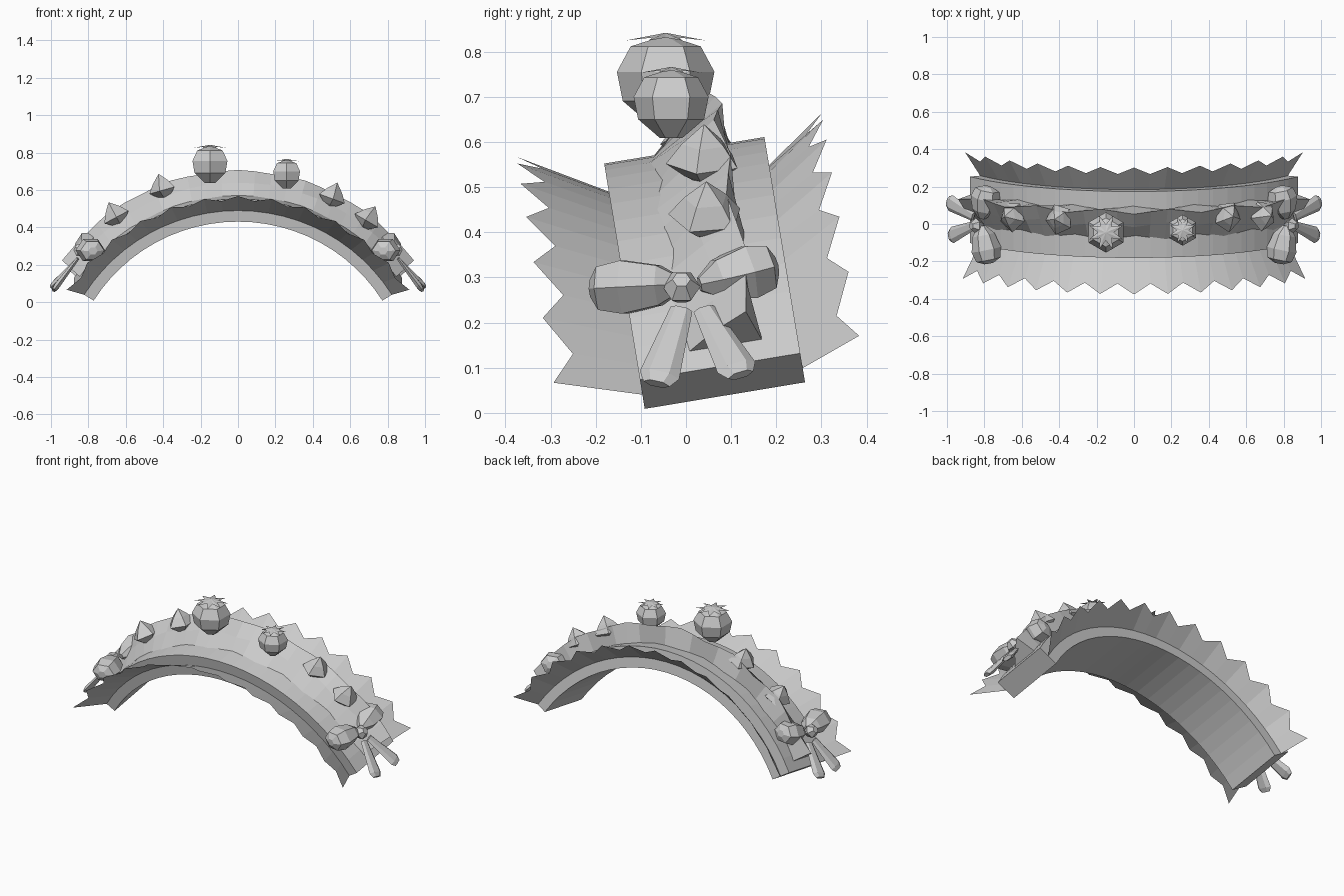
import bpy, bmesh, math
from mathutils import Vector, Matrix

cube = bpy.data.objects.get("Cube")
if cube:
    bpy.data.objects.remove(cube)

grey = bpy.data.materials.new("plain grey")
grey.use_nodes = True
grey.diffuse_color = (0.6, 0.6, 0.6, 1)
grey.node_tree.nodes["Principled BSDF"].inputs["Base Color"].default_value = grey.diffuse_color

TILT = math.radians(9.4)
HALF = math.radians(58)
STEPS = 24


def on_arch(v, r, a):
    """Point at width v, radius r and angle a of the tilted arch."""
    u = r * math.cos(a) - 0.473
    return Vector((r * math.sin(a),
                   0.0877 + v * math.cos(TILT) - u * math.sin(TILT),
                   0.0293 + v * math.sin(TILT) + u * math.cos(TILT)))


def loft(name, rings, closed=True, caps=True):
    """Skin a list of equal rings with flat faces."""
    bm = bmesh.new()
    rows = [[bm.verts.new(p) for p in ring] for ring in rings]
    n = len(rows[0])
    for a, b in zip(rows, rows[1:]):
        for i in range(n if closed else n - 1):
            j = (i + 1) % n
            bm.faces.new((a[i], a[j], b[j], b[i]))
    if caps:
        bm.faces.new(rows[0])
        bm.faces.new(rows[-1])
    bmesh.ops.remove_doubles(bm, verts=bm.verts, dist=0.0001)
    bmesh.ops.recalc_face_normals(bm, faces=bm.faces)
    mesh = bpy.data.meshes.new(name)
    bm.to_mesh(mesh)
    bm.free()
    mesh.materials.append(grey)
    obj = bpy.data.objects.new(name, mesh)
    bpy.context.collection.objects.link(obj)
    return obj


def lathe(name, base, axis, profile, sides, squash=1.0, spin=0.0):
    """Faceted solid: profile of (radius, height) pairs around an axis."""
    turn = Vector(axis).to_track_quat('Z', 'Y').to_matrix()
    rings = []
    for r, h in profile:
        ring = []
        for i in range(sides):
            t = spin + math.tau * i / sides
            p = Vector((r * math.cos(t), r * squash * math.sin(t), h))
            ring.append(Vector(base) + turn @ p)
        rings.append(ring)
    return loft(name, rings)


def arch_angles(half):
    return [half * (2 * i / STEPS - 1) for i in range(STEPS + 1)]


# Thick arched band
section = [(-0.18, 0.91), (0.18, 0.91), (0.18, 1.033), (-0.18, 1.033)]
loft("band", [[on_arch(v, r, a) for v, r in section] for a in arch_angles(HALF)])

# Zigzag frills along both edges
frills = {"front_frill": (-0.18, (-0.37, 1.08), (-0.317, 1.048)),
          "back_frill": (0.18, (0.315, 1.065), (0.273, 1.028))}
for name, (base, tip, valley) in frills.items():
    rings = []
    for i, a in enumerate(arch_angles(HALF)):
        v, r = valley if i % 2 else tip
        rings.append([on_arch(base, 0.97, a), on_arch(v, r, a)])
    loft(name, rings, closed=False, caps=False)

# Wavy ridged vine over the crown
rings = []
for i, a in enumerate(arch_angles(math.radians(55))):
    w = 0.012 * math.cos(i * math.pi / 2)
    rings.append([on_arch(-0.08 + w, 1.025, a), on_arch(0.008 - w, 1.09, a),
                  on_arch(0.088 - w, 1.142 + w / 2, a), on_arch(0.09 + w, 1.025, a)])
loft("vine", rings)

# Berries with spiky caps
berry = [(0.3, -1.0), (0.88, -0.5), (1.0, 0.1), (0.72, 0.62), (0.0, 0.85)]
for name, centre, size in (("large_berry", (-0.15, -0.045, 0.745), 0.108),
                           ("small_berry", (0.26, -0.033, 0.692), 0.083)):
    lathe(name, centre, (0, 0, 1), [(r * size, h * size) for r, h in berry], 6, spin=math.pi / 6)
    bm_ring = []
    for i in range(16):
        t = math.tau * i / 16
        r, h = (0.9, 0.74) if i % 2 else (0.4, 0.8)
        bm_ring.append(Vector(centre) + size * Vector((r * math.cos(t), r * math.sin(t), h)))
    peak = [Vector(centre) + Vector((0, 0, size * 0.9))] * 16
    loft(name + "_cap", [bm_ring, peak], caps=False)

# Pointed buds sitting on the vine
bud = [(0.0, -0.055), (0.045, -0.03), (0.085, 0.0), (0.05, 0.045), (0.0, 0.09)]
for i, (x, y, z) in enumerate([(-0.65, 0.04, 0.455), (-0.4, 0.025, 0.6),
                               (0.5, 0.04, 0.555), (0.69, 0.045, 0.435)]):
    lathe(f"bud_{i + 1}", (x, y, z), (x * 0.7, 0, z + 0.4), bud, 5, squash=0.9, spin=i)

# Bows at both ends: two loops, a knot and two tails
loop = [(0.02, 0.0), (0.06, 0.05), (0.08, 0.13), (0.065, 0.185), (0.025, 0.205)]
tail = [(0.025, 0.0), (0.045, 0.19), (0.03, 0.215)]
for side, s in (("left", 1), ("right", -1)):
    lathe(side + "_front_loop", (s * 0.815, -0.01, 0.285), (-s * 0.2, -1, -0.05),
          loop, 6, squash=0.85)
    lathe(side + "_back_loop", (s * 0.815, 0.03, 0.285), (-s * 0.2, 1, 0.25),
          [(r, h * 0.87) for r, h in loop], 6, squash=0.85)
    lathe(side + "_knot", (s * 0.845, -0.01, 0.28), (s, 0, 0.6),
          [(0.02, -0.04), (0.042, 0.0), (0.02, 0.03)], 6)
    for part, start, end in (("front", (0.86, -0.01, 0.23), (0.985, -0.065, 0.065)),
                             ("back", (0.86, 0.04, 0.23), (0.985, 0.115, 0.095))):
        a, b = Vector(start), Vector(end)
        along = (b - a).normalized()
        wide = (Vector((0, 1, 0)) - along * along.y).normalized()
        flat = along.cross(wide)
        rings = []
        for r, h in tail:
            ring = []
            for k in range(6):
                t = math.tau * k / 6
                p = a + along * h + wide * r * math.cos(t) + flat * r * 0.4 * math.sin(t)
                ring.append(Vector((s * p.x, p.y, p.z)))
            rings.append(ring)
        loft(f"{side}_{part}_tail", rings)
